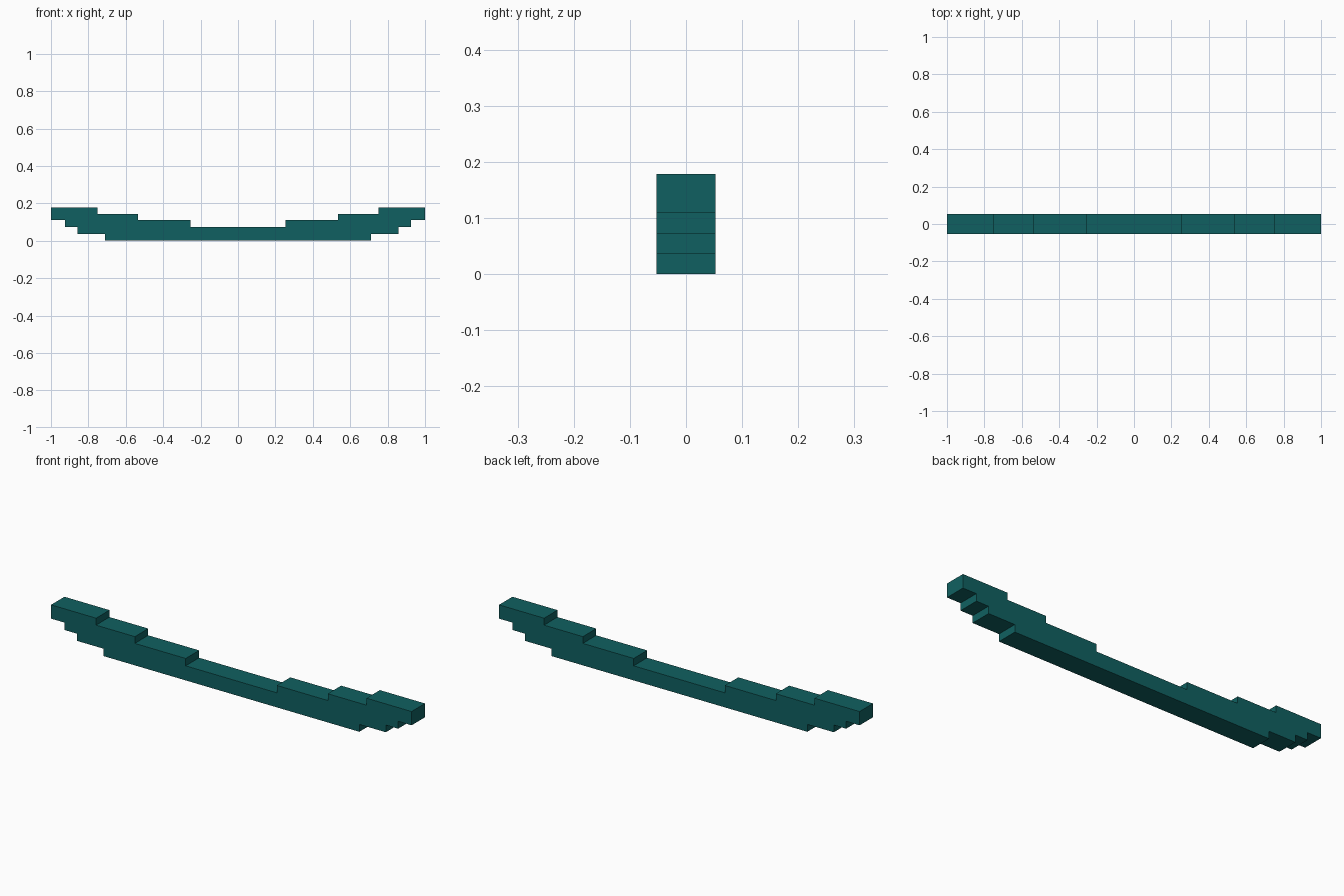
import bpy
import bmesh
from mathutils import Vector

cube = bpy.data.objects.get("Cube")
if cube:
    bpy.data.objects.remove(cube, do_unlink=True)

# Dark teal finish
teal = bpy.data.materials.new("dark_teal")
teal.use_nodes = True
color = (0.005, 0.118, 0.119, 1.0)
teal.diffuse_color = color
bsdf = next(n for n in teal.node_tree.nodes if n.type == 'BSDF_PRINCIPLED')
bsdf.inputs["Base Color"].default_value = color
bsdf.inputs["Roughness"].default_value = 0.6

HALF_DEPTH = 0.053

# Left half of the stepped profile (x, z), from bottom centre outwards and back
half = [
    (0.71, 0.0), (0.71, 0.037), (0.857, 0.037), (0.857, 0.073),
    (0.925, 0.073), (0.925, 0.11), (1.0, 0.11), (1.0, 0.179),
    (0.75, 0.179), (0.75, 0.144), (0.535, 0.144), (0.535, 0.11),
    (0.253, 0.11), (0.253, 0.073),
]
outline = half + [(-x, z) for x, z in reversed(half)]

# Curved stepped beam: extrude the mirrored profile through its depth
bm = bmesh.new()
face = bm.faces.new([bm.verts.new((x, -HALF_DEPTH, z)) for x, z in outline])
result = bmesh.ops.extrude_face_region(bm, geom=[face], use_keep_orig=True)
moved = [v for v in result["geom"] if isinstance(v, bmesh.types.BMVert)]
bmesh.ops.translate(bm, verts=moved, vec=Vector((0, 2 * HALF_DEPTH, 0)))
bmesh.ops.recalc_face_normals(bm, faces=bm.faces)

mesh = bpy.data.meshes.new("stepped_beam")
bm.to_mesh(mesh)
bm.free()
mesh.materials.append(teal)
beam = bpy.data.objects.new("stepped_beam", mesh)
bpy.context.collection.objects.link(beam)
